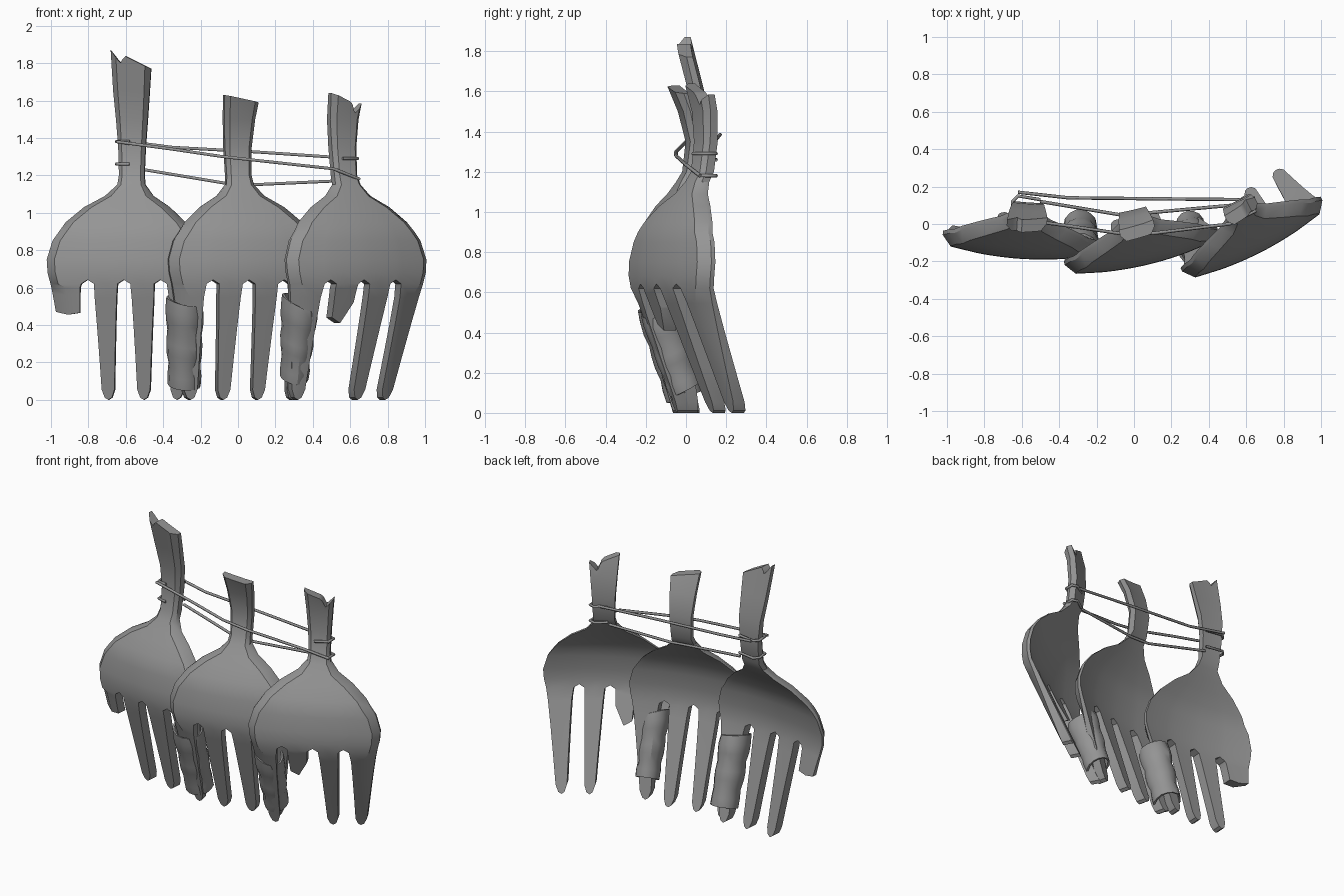
import bpy, bmesh, math, random
from mathutils import Vector

if "Cube" in bpy.data.objects:
    bpy.data.objects.remove(bpy.data.objects["Cube"])
random.seed(4)


def material(name, value):
    m = bpy.data.materials.new(name)
    m.use_nodes = True
    colour = (value, value, value, 1)
    m.diffuse_color = colour
    m.node_tree.nodes["Principled BSDF"].inputs["Base Color"].default_value = colour
    return m


GREY = material("dull grey", 0.3)


def lerp(points, x):
    """Read a value off a list of (position, value) pairs."""
    if x <= points[0][0]:
        return points[0][1]
    for (a, va), (b, vb) in zip(points, points[1:]):
        if x <= b:
            return va + (vb - va) * (x - a) / (b - a)
    return points[-1][1]


def finish(bm, name):
    bmesh.ops.recalc_face_normals(bm, faces=bm.faces)
    me = bpy.data.meshes.new(name)
    bm.to_mesh(me)
    bm.free()
    me.materials.append(GREY)
    ob = bpy.data.objects.new(name, me)
    bpy.context.collection.objects.link(ob)
    bpy.ops.object.select_all(action='DESELECT')
    ob.select_set(True)
    bpy.context.view_layer.objects.active = ob
    bpy.ops.object.shade_smooth_by_angle(angle=math.radians(30))


# Half width and depth of a fork by height
WIDTH = [(.62, .40), (.68, .415), (.75, .42), (.85, .39), (.95, .32), (1.03, .23),
         (1.09, .13), (1.15, .075), (1.2, .068), (1.4, .075), (1.6, .095), (1.87, .11)]
DEPTH = [(0, 0), (.5, -.15), (.62, -.185), (.7, -.195), (.8, -.185), (.9, -.16),
         (1, -.11), (1.1, -.035), (1.2, .025), (1.3, .045), (1.45, .04), (1.6, -.01), (1.87, -.08)]
ROWS = [1.5, 1.35, 1.2, 1.15, 1.09, 1.03, .95, .9, .85, .75, .68]
INNER = [.235, .2, .165, .1, .035]      # tine edges and gap middles
TINES = [(0, -1, .3175, .27, .0825), (4, -1, .1, .095, .065),
         (8, 1, .1, .095, .065), (12, 1, .3175, .27, .0825)]
HALF_THICK = .034
CHAMFER = .046


def columns(w):
    half = [w, w - min(.045, .28 * w)] + [v * min(w / .41, 1) for v in INNER]
    return [-v for v in half] + [0] + half[::-1]


def fork(name, cx, cy, turn, top, lean, bend, sweep, broken, pulled):
    """A bowed plate with a handle, a bowl and four tines, some snapped or pulled aside."""
    bm = bmesh.new()
    ca, sa = math.cos(math.radians(turn)), math.sin(math.radians(turn))
    back = Vector((-sa, ca, 0))
    rim = []

    def vert(u, z, shift=0.0, chamfer=0.0):
        y = lerp(DEPTH, z) + .05 * (u / .42) ** 2 + shift
        y += lerp([(0, sweep), (.62, 0), (1.35, 0), (1.6, bend)], z)
        u += lerp([(1, 0), (1.15, lean)], z)
        v = bm.verts.new(Vector((cx + u * ca, cy + u * sa, z)) + back * y)
        if chamfer:
            rim.append((v, chamfer))
        return v

    # Handle and bowl
    grid = []
    peak = lerp(top, 0)
    heights = [peak] + ([1.65] if peak > 1.7 else []) + ROWS + [.62]
    for r, z in enumerate(heights):
        w = lerp(WIDTH, z)
        row = []
        for i, u in enumerate(columns(w)):
            zz = lerp(top, u / w) if r == 0 else z
            if r == len(heights) - 1 and i in (3, 7, 11):
                zz += .022
            row.append(vert(u, zz, chamfer=min(CHAMFER, .35 * w) if i in (0, 14) else 0))
        grid.append(row)
    for a, b in zip(grid, grid[1:]):
        for i in range(14):
            bm.faces.new((a[i], a[i + 1], b[i + 1], b[i]))

    # Tines
    for n, (col, side, c0, c1, h0) in enumerate(TINES):
        ends = broken.get(n, (.012, 0, .012))
        prev = grid[-1][col:col + 3]
        for t in (.12, .35, .65, .93, 1):
            new = []
            for j in (-1, 0, 1):
                z = .62 * (1 - t) + ends[j + 1] * t
                k = 1 - z / .62
                h = h0 + (.032 - h0) * max(k, 0) ** .8
                if t == 1 and n not in broken:
                    h *= .6
                u = side * (c0 + (c1 - c0) * k) + j * h
                outer = (n, j) in ((0, -1), (3, 1))
                new.append(vert(u, z, pulled.get(n, 0) * k, CHAMFER * (1 - k) if outer else 0))
            for j in range(2):
                bm.faces.new((prev[j], prev[j + 1], new[j + 1], new[j]))
            prev = new

    # Back skin, side walls and the chamfered front rim
    front = bm.verts[:]
    border = [e.verts[:] for e in bm.edges if e.is_boundary]
    copy = bmesh.ops.duplicate(bm, geom=bm.verts[:] + bm.edges[:] + bm.faces[:])["vert_map"]
    for a, b in border:
        bm.faces.new((a, b, copy[b], copy[a]))
    for v in front:
        copy[v].co += back * HALF_THICK
        v.co -= back * HALF_THICK
    for v, chamfer in rim:
        v.co += back * chamfer
    finish(bm, name)


fork("right_fork", -.595, .04, -4, [(-1, 1.87), (-.5, 1.80), (-.3, 1.84), (1, 1.77)],
     .025, .02, -.02, {0: (.47, .455, .465)}, {})
fork("middle_fork", .01, 0, 13, [(-1, 1.63), (1, 1.59)], 0, -.03, .01, {}, {3: -.07})
fork("left_fork", .575, .05, 27, [(-1, 1.64), (.2, 1.59), (.45, 1.53), (1, 1.585)],
     .01, .02, .075, {1: (.44, .41, .52)}, {0: -.03})


def wrap(name, start, end, r0, r1, slant):
    """A loose sleeve of bandage wound around two neighbouring tines."""
    bm = bmesh.new()
    start, end = Vector(start), Vector(end)
    steps, sides = 9, 14

    def skin(inset):
        rings = []
        for i in range(steps):
            t = i / (steps - 1)
            c = start.lerp(end, t)
            r = r0 + (r1 - r0) * t + (.004 if i % 3 else -.003) - inset
            ring = []
            for k in range(sides):
                a = math.tau * k / sides
                q = r + random.uniform(-.002, .002)
                z = c.z - slant * math.cos(a + .8 * t) * (1 - .6 * t) + .025 * math.sin(a)
                ring.append(bm.verts.new((c.x + q * math.cos(a), c.y + q * math.sin(a), z)))
            rings.append(ring)
        return rings

    # Outside, lower lip, inside, then back to the upper lip
    loops = skin(0) + skin(.012)[::-1]
    for a, b in zip(loops, loops[1:] + loops[:1]):
        for k in range(sides):
            m = (k + 1) % sides
            bm.faces.new((a[k], a[m], b[m], b[k]))
    finish(bm, name)


wrap("right_wrap", (-.285, -.145, .53), (-.288, -.01, .08), .1, .085, .02)
wrap("left_wrap", (.33, -.135, .52), (.3, -.005, .12), .096, .072, .045)


def string(name, points):
    """A thin tied cord through the points."""
    cu = bpy.data.curves.new(name, 'CURVE')
    cu.dimensions = '3D'
    cu.bevel_depth, cu.bevel_resolution = .009, 1
    cu.use_fill_caps = True
    s = cu.splines.new('POLY')
    s.points.add(len(points) - 1)
    for p, co in zip(s.points, points):
        p.co = (*co, 1)
    cu.materials.append(GREY)
    ob = bpy.data.objects.new(name, cu)
    bpy.context.collection.objects.link(ob)


# Cords strung between the handles, then knots around them
string("back_cord", [(-.62, .17, 1.385), (-.35, .14, 1.35), (.1, .135, 1.325), (.62, .13, 1.29)])
string("front_cord", [(-.65, .03, 1.38), (-.35, -.01, 1.34), (-.08, -.05, 1.3),
                      (.1, -.05, 1.28), (.51, .0, 1.235), (.65, .07, 1.18)])
string("low_cord", [(-.5, .12, 1.23), (-.08, .05, 1.16), (.08, .06, 1.15), (.52, .1, 1.17)])
for name, z in (("right_upper_knot", 1.38), ("right_lower_knot", 1.26)):
    string(name, [(-.5, .13, z), (-.62, .15, z), (-.65, .12, z), (-.645, .05, z), (-.58, .035, z)])
for name, z in (("left_upper_knot", 1.29), ("left_lower_knot", 1.18)):
    string(name, [(.53, .1, z), (.6, .15, z), (.64, .14, z), (.64, .08, z), (.56, .035, z)])
